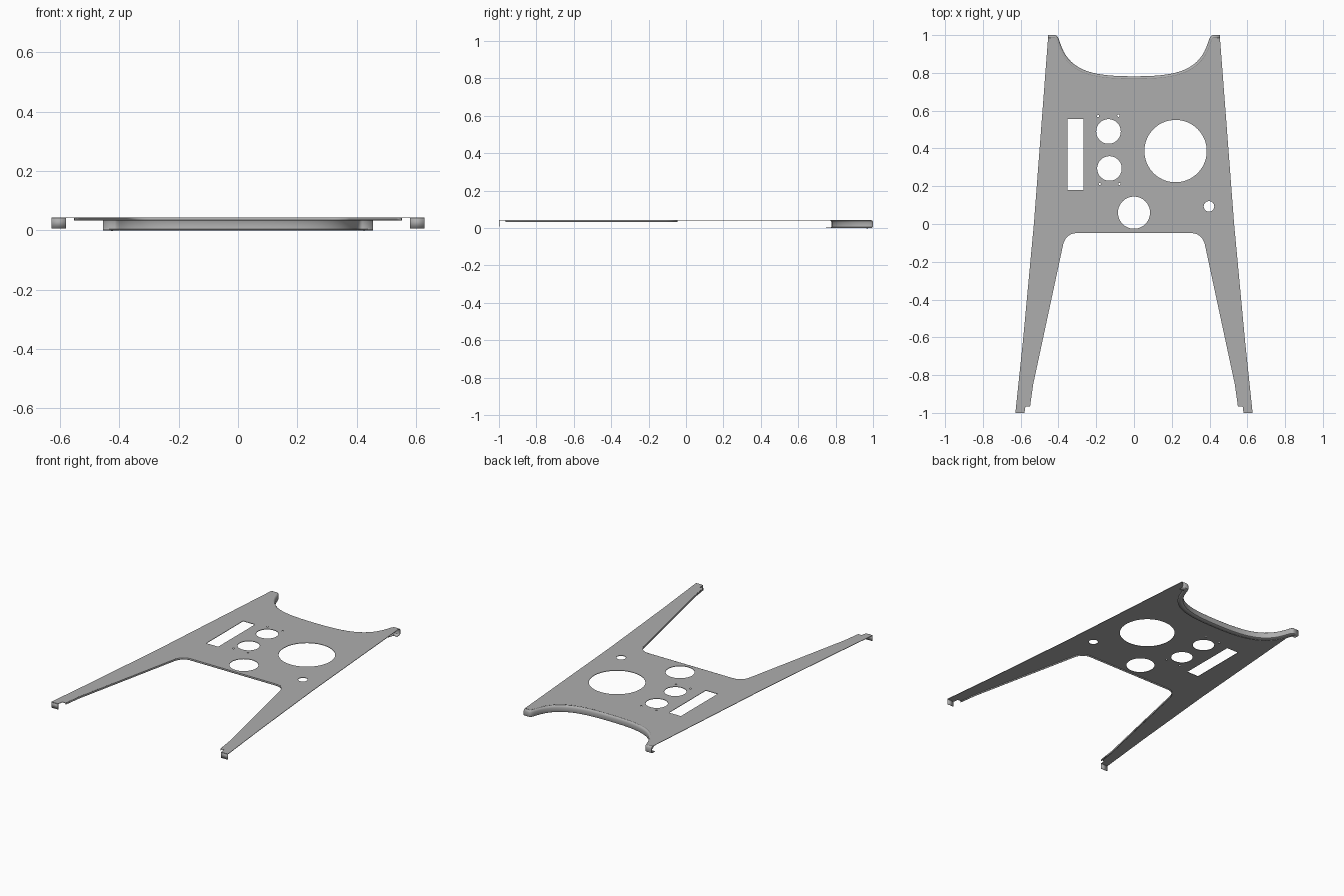
import bpy, bmesh, math
from mathutils import Vector
from mathutils.geometry import interpolate_bezier

if "Cube" in bpy.data.objects:
    bpy.data.objects.remove(bpy.data.objects["Cube"], do_unlink=True)

TOP = 0.044      # height of the upper face
SHEET = 0.003    # sheet thickness

grey = bpy.data.materials.new("sheet_grey")
grey.use_nodes = True
colour = (0.42, 0.42, 0.42, 1)
grey.diffuse_color = colour
grey.node_tree.nodes["Principled BSDF"].inputs["Base Color"].default_value = colour


def finish(obj):
    bpy.ops.object.select_all(action='DESELECT')
    obj.select_set(True)
    bpy.context.view_layer.objects.active = obj
    bpy.ops.object.shade_smooth_by_angle(angle=math.radians(35))


def bezier(a, b, c, d, n):
    return interpolate_bezier(Vector(a), Vector(b), Vector(c), Vector(d), n)


def mirrored(half):
    """Path from -x to +x, given the half from the middle outwards."""
    half = [Vector(p) for p in half]
    left = [Vector((-p.x, p.y)) for p in reversed(half)]
    return left + (half[1:] if half[0].x == 0 else half)


def offset(path, dist):
    """Move a path to the right of its travel, with mitred corners."""
    out = []
    for i, p in enumerate(path):
        d1 = (p - path[max(i - 1, 0)]).normalized()
        d2 = (path[min(i + 1, len(path) - 1)] - p).normalized()
        d = (d1 + d2).normalized()
        cos = max(d.dot(d2 if d2.length else d1), 0.5)
        out.append(p + Vector((d.y, -d.x)) * dist / cos)
    return out


def strip(name, path, profile):
    """Bent sheet: sweep an (inset, height) profile along a path."""
    bm = bmesh.new()
    rows = [[bm.verts.new((p.x, p.y, z)) for p in offset(path, d)] for d, z in profile]
    for a, b in zip(rows, rows[1:]):
        for i in range(len(path) - 1):
            bm.faces.new((a[i], a[i + 1], b[i + 1], b[i]))
    mesh = bpy.data.meshes.new(name)
    bm.to_mesh(mesh)
    bm.free()
    mesh.materials.append(grey)
    obj = bpy.data.objects.new(name, mesh)
    bpy.context.collection.objects.link(obj)
    solid = obj.modifiers.new("thickness", 'SOLIDIFY')
    solid.thickness = SHEET
    solid.offset = -1
    finish(obj)


def circle(x, y, r, n=48):
    return [(x + r * math.cos(math.tau * i / n), y + r * math.sin(math.tau * i / n))
            for i in range(n)]


# Edge paths
back_edge = mirrored(
    bezier((0, 0.782), (0.2, 0.782), (0.34, 0.80), (0.39, 0.955), 20)
    + bezier((0.39, 0.955), (0.4, 0.985), (0.405, 1), (0.42, 1), 8)[1:]
    + [(0.455, 1)])
inner_edge = mirrored(
    bezier((0.30, -0.048), (0.34, -0.048), (0.365, -0.07), (0.375, -0.108), 10)
    + [Vector((0.534, -0.85)), Vector((0.55, -0.965))])
right_side = [(0.53, 0), (0.587, -0.61), (0.628, -1), (0.58, -1), (0.575, -0.965)]
left_side = [(-x, y) for x, y in reversed(right_side)]

# Flat panel with its openings
outline = offset(back_edge, 0.014) + right_side + list(reversed(inner_edge)) + left_side
slot = [(-0.352, 0.18), (-0.267, 0.18), (-0.267, 0.555), (-0.352, 0.555)]
holes = [slot, circle(0.22, 0.386, 0.165, 72), circle(-0.135, 0.49, 0.065),
         circle(-0.13, 0.294, 0.065), circle(0, 0.06, 0.085), circle(0.397, 0.093, 0.028, 32)]
for x, y in [(-0.19, 0.571), (-0.083, 0.573), (-0.181, 0.212), (-0.077, 0.212)]:
    holes.append(circle(x, y, 0.006, 12))

curve = bpy.data.curves.new("panel", 'CURVE')
curve.dimensions = '2D'
curve.fill_mode = 'BOTH'
curve.extrude = SHEET / 2
for loop in [outline] + holes:
    spline = curve.splines.new('POLY')
    spline.points.add(len(loop) - 1)
    for point, (x, y) in zip(spline.points, loop):
        point.co = (x, y, 0, 1)
    spline.use_cyclic_u = True
curve.materials.append(grey)
panel = bpy.data.objects.new("panel", curve)
panel.location.z = TOP - SHEET / 2
bpy.context.collection.objects.link(panel)
bpy.ops.object.select_all(action='DESELECT')
panel.select_set(True)
bpy.context.view_layer.objects.active = panel
bpy.ops.object.convert(target='MESH')
finish(bpy.context.view_layer.objects.active)

# Rolled flange along the curved back edge, with a return lip below
strip("back_flange", back_edge,
      [(0.014, TOP), (0.008, 0.0425), (0.003, 0.038), (0, 0.031), (0, 0.008),
       (0.002, 0.003), (0.007, 0), (0.034, 0)])

# Short downturned lip around the inner opening
strip("inner_lip", list(reversed(inner_edge)), [(0, TOP), (0, 0.033)])

# Downturned tabs at the ends of the legs
for name, x1, x2 in [("left_foot_tab", 0.628, 0.58), ("right_foot_tab", -0.58, -0.628)]:
    strip(name, [Vector((x1, -1)), Vector((x2, -1))], [(0, TOP), (0, 0.007)])
